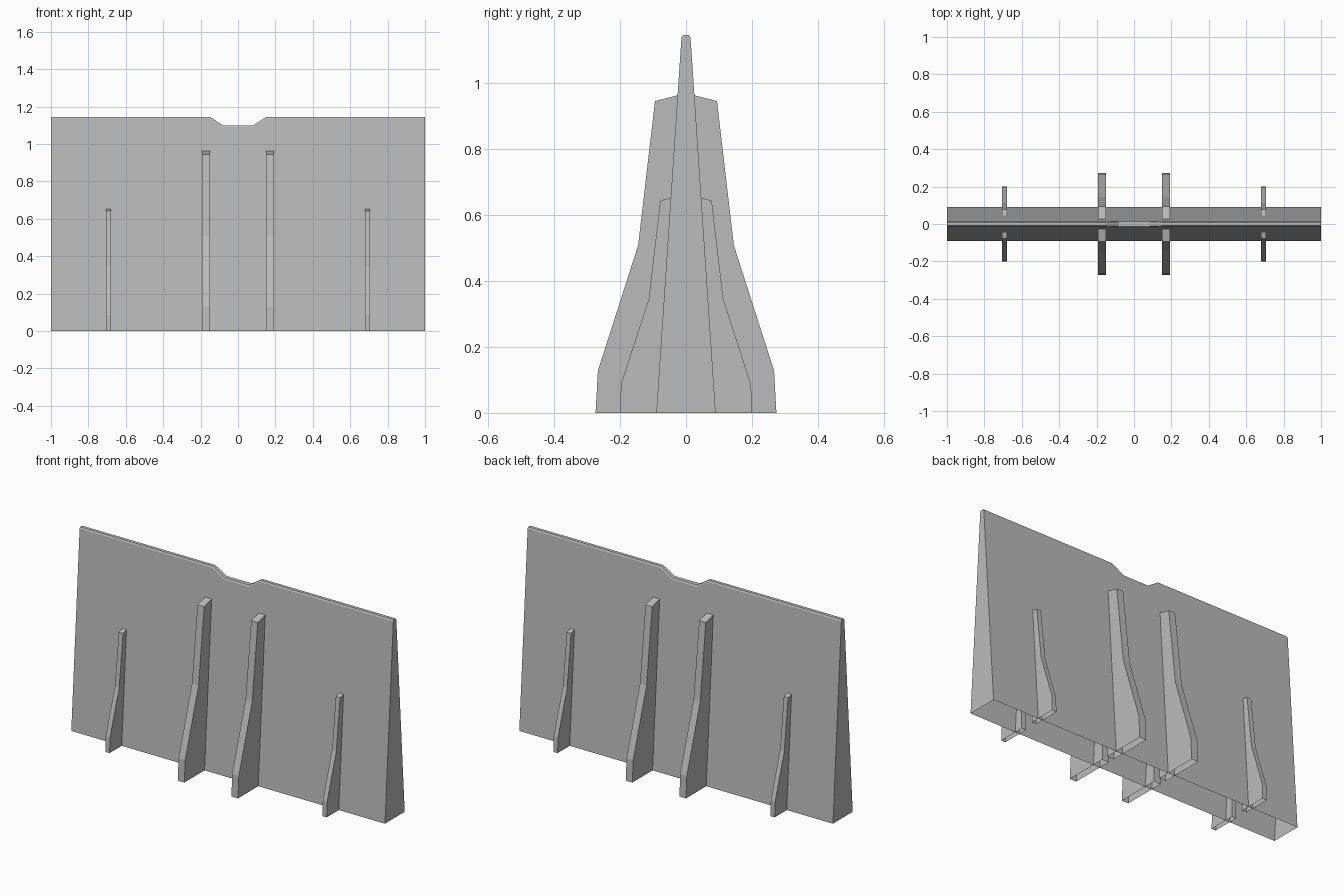
import bpy
import bmesh

cube = bpy.data.objects.get("Cube")
if cube:
    bpy.data.objects.remove(cube, do_unlink=True)

grey = bpy.data.materials.new("concrete grey")
grey.use_nodes = True
colour = (0.5, 0.5, 0.5, 1)
grey.diffuse_color = colour
grey.node_tree.nodes["Principled BSDF"].inputs["Base Color"].default_value = colour


def add_object(name, bm):
    bmesh.ops.recalc_face_normals(bm, faces=bm.faces)
    # The shells are open underneath
    base = [f for f in bm.faces if all(v.co.z < 0.001 for v in f.verts)]
    bmesh.ops.delete(bm, geom=base, context='FACES')
    mesh = bpy.data.meshes.new(name)
    bm.to_mesh(mesh)
    bm.free()
    mesh.materials.append(grey)
    obj = bpy.data.objects.new(name, mesh)
    bpy.context.collection.objects.link(obj)
    return obj


def half_thickness(z):
    return 0.09 - 0.067 * z


# Tapered wall with a shallow notch in its bevelled top edge
top_line = [(-1, 1.145), (-0.15, 1.145), (-0.08, 1.1),
            (0.08, 1.1), (0.15, 1.145), (1, 1.145)]
bm = bmesh.new()
sections = []
for x, top in top_line:
    shoulder = top - 0.008
    side = [(half_thickness(0), 0), (half_thickness(shoulder), shoulder),
            (half_thickness(top) - 0.004, top)]
    loop = [(-y, z) for y, z in side] + side[::-1]
    sections.append([bm.verts.new((x, y, z)) for y, z in loop])
for a, b in zip(sections, sections[1:]):
    for i in range(len(a)):
        j = (i + 1) % len(a)
        bm.faces.new((a[i], a[j], b[j], b[i]))
bm.faces.new(sections[0])
bm.faces.new(sections[-1])
add_object("wall", bm)


# Buttresses on both sides of the wall
def buttress(name, profile, x, width, side):
    bm = bmesh.new()
    verts = [bm.verts.new((x - width / 2, side * y, z)) for y, z in profile]
    face = bm.faces.new(verts)
    out = bmesh.ops.extrude_face_region(bm, geom=[face])
    moved = [v for v in out["geom"] if isinstance(v, bmesh.types.BMVert)]
    bmesh.ops.translate(bm, verts=moved, vec=(width, 0, 0))
    add_object(name, bm)


tall = [(0.02, 0), (0.274, 0), (0.267, 0.128), (0.145, 0.508),
        (0.094, 0.945), (0.02, 0.964)]
short = [(0.04, 0), (0.2, 0), (0.197, 0.087), (0.113, 0.345),
         (0.078, 0.643), (0.04, 0.654)]
for side, face_name in ((-1, "front"), (1, "back")):
    for end, end_name in ((-1, "right"), (1, "left")):
        buttress(f"{face_name}_{end_name}_tall_buttress", tall,
                 end * 0.171, 0.042, side)
        buttress(f"{face_name}_{end_name}_short_buttress", short,
                 end * 0.692, 0.027, side)
